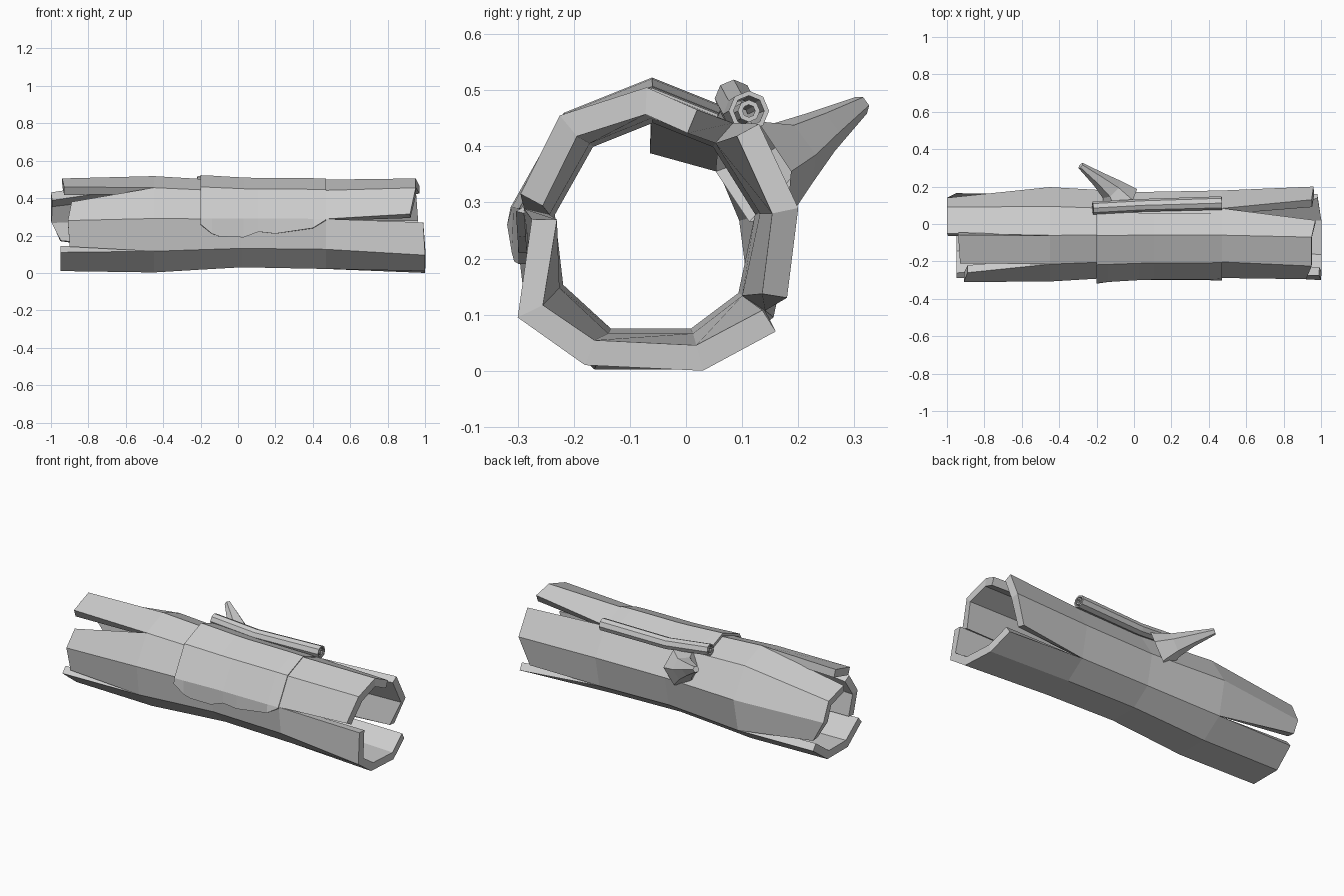
import bpy, bmesh, math
from mathutils import Vector

cube = bpy.data.objects.get("Cube")
if cube:
    bpy.data.objects.remove(cube)

wood = bpy.data.materials.new("grey_wood")
wood.use_nodes = True
GREY = (0.6, 0.6, 0.6, 1)
wood.diffuse_color = GREY
wood.node_tree.nodes["Principled BSDF"].inputs["Base Color"].default_value = GREY


def finish(bm, name, thickness=0.0):
    """Turn a bmesh into an object, optionally thickened inward."""
    mesh = bpy.data.meshes.new(name)
    bm.to_mesh(mesh)
    bm.free()
    mesh.materials.append(wood)
    ob = bpy.data.objects.new(name, mesh)
    bpy.context.collection.objects.link(ob)
    if thickness:
        mod = ob.modifiers.new("thickness", 'SOLIDIFY')
        mod.thickness = thickness
        mod.offset = -1
        mod.use_even_offset = True
    return ob


def bridge(bm, low, high, closed=False):
    """Quads between two rows of vertices, low row at smaller x."""
    n = len(low)
    for i in range(n if closed else n - 1):
        j = (i + 1) % n
        bm.faces.new((low[i], high[i], high[j], low[j]))


# Nine-sided trunk section as (y, z), from the front over the top
SECTION = [(-.30, .29), (-.21, .45), (-.06, .51), (.09, .45), (.19, .29),
           (.15, .10), (.03, .01), (-.16, .01), (-.28, .12)]
CY, CZ = -.05, .26


def section(x, scale):
    return [Vector((x, CY + (y - CY) * scale, CZ + (z - CZ) * scale)) for y, z in SECTION]


# Hollow trunk: closed middle rings, then split boards at both ends
bm = bmesh.new()
rings = [[bm.verts.new(p) for p in section(x, s)]
         for x, s in ((-.45, 1.03), (-.2, .97), (.02, .92), (.47, .955))]
for low, high in zip(rings, rings[1:]):
    bridge(bm, low, high, True)

right_boards = [
    ((8, 0, 1), [(-.9, -.285, .14), (-.91, -.31, .28), (-.89, -.26, .38)]),
    ((1, 2), [(-.93, -.21, .46), (-.94, -.06, .505)]),
    ((2, 3, 4, 5), [(-1, -.05, .43), (-1, .09, .39), (-1, .14, .28), (-.95, .165, .17)]),
    ((5, 6, 7, 8), [(-.94, .15, .10), (-.95, .03, .01), (-.95, -.16, .01), (-.95, -.29, .11)]),
]
left_boards = [
    ((0, 1, 2, 3), [(.92, -.295, .315), (.95, -.225, .455), (.95, -.07, .505), (.97, .02, .465)]),
    ((3, 4, 5), [(.95, .13, .44), (.96, .2, .29), (.9, .18, .13)]),
    ((5, 6, 7, 8, 0), [(.98, .16, .07), (1, .03, 0), (1, -.18, .01), (1, -.3, .095), (.99, -.275, .27)]),
]
for ids, ends in right_boards:
    bridge(bm, [bm.verts.new(p) for p in ends], [rings[0][i] for i in ids])
for ids, ends in left_boards:
    bridge(bm, [rings[-1][i] for i in ids], [bm.verts.new(p) for p in ends])
finish(bm, "hollow_trunk", 0.045)

# Loose bark sheet over the top and front, with a ragged hem
bm = bmesh.new()
rows = []
for x, scale, hem in ((-.2, 1.05, .26), (-.14, 1.04, .21), (-.1, 1.03, .195), (.03, 1.0, .19),
                      (.11, .99, .22), (.2, .99, .21), (.4, .985, .24), (.47, .975, .29)):
    p = section(x, scale)
    low = p[0].lerp(p[8], min(1, max(.03, (p[0].z - hem) / (p[0].z - p[8].z))))
    low.y -= .01
    rows.append([bm.verts.new(v) for v in (low, p[0], p[1], p[2], p[2].lerp(p[3], .8))])
for low, high in zip(rows, rows[1:]):
    bridge(bm, low, high)
finish(bm, "bark_sheet", 0.015)


def tube(bm, path, sides, cap=False):
    """Rings of given radius along a path of (point, radius)."""
    pts = [Vector(p) for p, r in path]
    loops = []
    for i, (p, r) in enumerate(path):
        d = (pts[min(i + 1, len(pts) - 1)] - pts[max(i - 1, 0)]).normalized()
        u = d.cross(Vector((0, 0, 1))).normalized()
        w = u.cross(d)
        angles = [2 * math.pi * k / sides for k in range(sides)]
        loops.append([bm.verts.new(pts[i] + r * (math.cos(a) * u + math.sin(a) * w)) for a in angles])
    for low, high in zip(loops, loops[1:]):
        bridge(bm, low, high, True)
    if cap:
        bm.faces.new(loops[-1])
    bmesh.ops.recalc_face_normals(bm, faces=bm.faces)


# Rolled bark edge: an outer curl with a smaller curl inside
for name, f in (("bark_roll", 1), ("inner_bark_roll", .55)):
    bm = bmesh.new()
    tube(bm, [((-.22, .085, .485), .034 * f), ((.05, .1, .457), .034 * f),
              ((.47, .112, .463), .036 * f)], 8)
    finish(bm, name, 0.008)

# Broken branch stub at the back
bm = bmesh.new()
tube(bm, [((-.07, .12, .355), .11), ((-.12, .185, .385), .066),
          ((-.19, .24, .425), .042), ((-.285, .312, .473), .018)], 6, True)
finish(bm, "branch_stub")
